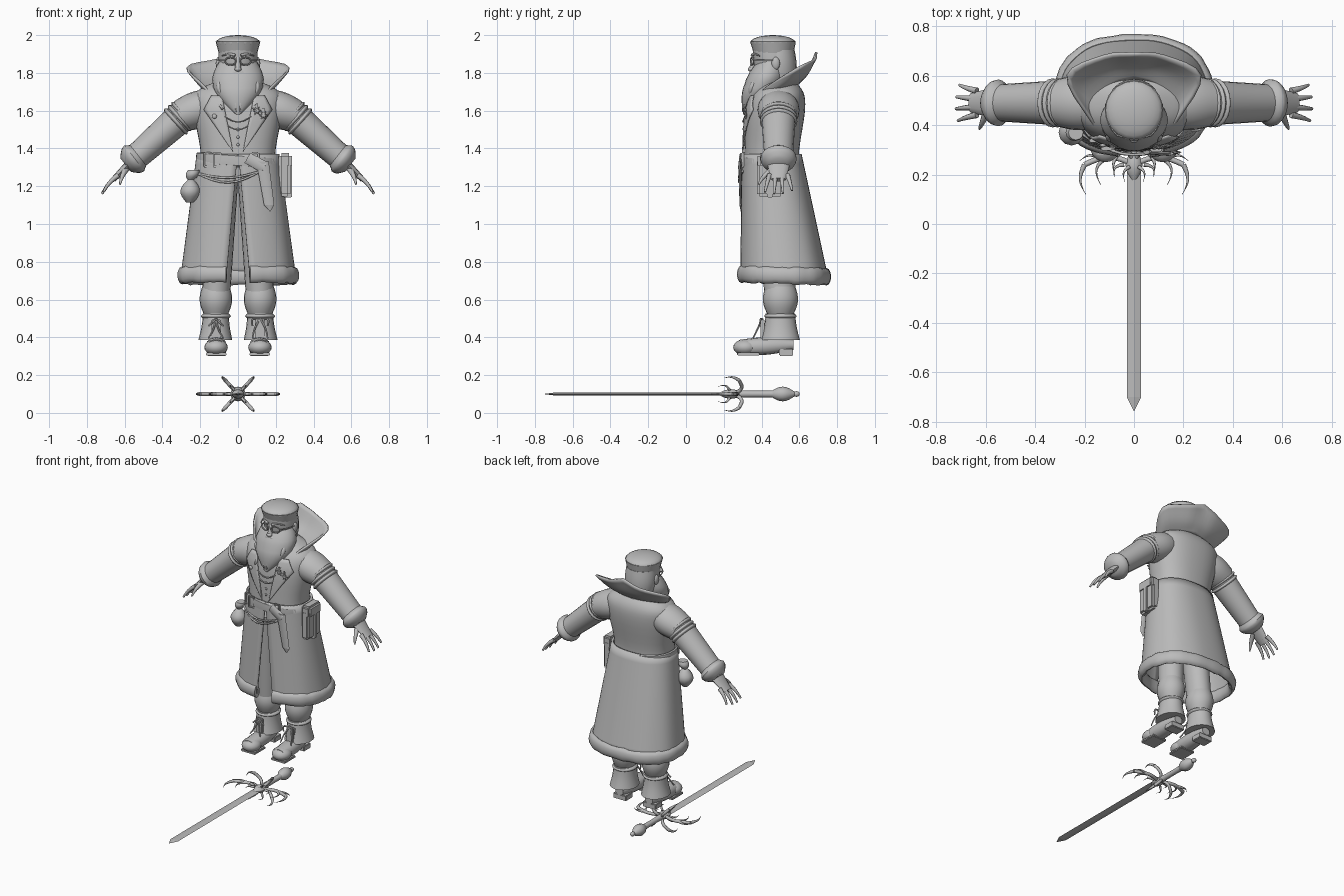
import bpy, bmesh, math, random
from mathutils import Vector

random.seed(4)
if "Cube" in bpy.data.objects:
    bpy.data.objects.remove(bpy.data.objects["Cube"])

GREY = (0.5, 0.5, 0.5, 1)
mat = bpy.data.materials.new("plain_grey")
mat.use_nodes = True
mat.diffuse_color = GREY
mat.node_tree.nodes["Principled BSDF"].inputs["Base Color"].default_value = GREY
X, Y, Z = Vector((1, 0, 0)), Vector((0, 1, 0)), Vector((0, 0, 1))
ROUND = 0.85


def finish(name, bm, angle=50):
    bmesh.ops.recalc_face_normals(bm, faces=bm.faces)
    mesh = bpy.data.meshes.new(name)
    bm.to_mesh(mesh)
    bm.free()
    mesh.materials.append(mat)
    obj = bpy.data.objects.new(name, mesh)
    bpy.context.collection.objects.link(obj)
    bpy.ops.object.select_all(action="DESELECT")
    obj.select_set(True)
    bpy.context.view_layer.objects.active = obj
    bpy.ops.object.shade_smooth_by_angle(angle=math.radians(angle))
    return obj


def spline(points, steps=4):
    """Catmull-Rom resampling of rows of numbers."""
    pts = [Vector(p) for p in points]
    pts = [2 * pts[0] - pts[1]] + pts + [2 * pts[-1] - pts[-2]]
    out = []
    for before, start, end, after in zip(pts, pts[1:], pts[2:], pts[3:]):
        for i in range(steps):
            t = i / steps
            slope, next_slope = (end - before) / 2, (after - start) / 2
            gap = end - start
            out.append(start + slope * t + (3 * gap - 2 * slope - next_slope) * t ** 2
                       + (slope + next_slope - 2 * gap) * t ** 3)
    return out + [pts[-2]]


def power(value, exponent):
    return math.copysign(abs(value) ** exponent, value)


def tube(name, path, radii, axis=None, ref=Y, sides=12, closed=False, p=1, jitter=0, angle=50):
    """Loft along a path; each radius is a pair, across and along ref."""
    bm, rings, count = bmesh.new(), [], len(path)
    for i, (here, (across, deep)) in enumerate(zip(path, radii)):
        after = path[(i + 1) % count] if closed else path[min(i + 1, count - 1)]
        before = path[i - 1] if closed else path[max(i - 1, 0)]
        along = axis or (after - before).normalized()
        side = along.cross(ref).normalized()
        up = side.cross(along)
        size = 1 + random.uniform(-jitter, jitter)
        ring = []
        for k in range(sides):
            turn = math.tau * k / sides
            ring.append(bm.verts.new(here + side * power(math.cos(turn), p) * across * size
                                     + up * power(math.sin(turn), p) * deep * size))
        rings.append(ring)
    for r, s in zip(rings, rings[1:] + rings[:1] if closed else rings[1:]):
        for k in range(sides):
            bm.faces.new((r[k], r[k - 1], s[k - 1], s[k]))
    if not closed:
        bm.faces.new(rings[0])
        bm.faces.new(rings[-1])
    return finish(name, bm, angle)


def limb(name, start, end, first, last, bulge=0, bend=(0, 0, 0), flat=1, steps=8, **options):
    """Tapered tube between two points, swelling and bending in the middle."""
    start, end, bend = Vector(start), Vector(end), Vector(bend)
    path, radii = [], []
    for i in range(steps + 1):
        t = i / steps
        arch = math.sin(math.pi * t)
        size = max(first + (last - first) * t + bulge * arch, 0.001)
        path.append(start.lerp(end, t) + bend * arch)
        radii.append((size, size * flat))
    return tube(name, path, radii, **options)


def sheet(name, rows, thick):
    """Grid of points given a thickness."""
    bm = bmesh.new()
    grid = [[bm.verts.new(point) for point in row] for row in rows]
    for r, s in zip(grid, grid[1:]):
        for k in range(len(r) - 1):
            bm.faces.new((r[k], r[k + 1], s[k + 1], s[k]))
    mod = finish(name, bm).modifiers.new("thickness", "SOLIDIFY")
    mod.thickness, mod.offset = thick, 0


def box(name, centre, size, bevel=0.004):
    bm = bmesh.new()
    bmesh.ops.create_cube(bm, size=1)
    for v in bm.verts:
        v.co = Vector([c + q * s for c, q, s in zip(centre, v.co, size)])
    bmesh.ops.bevel(bm, geom=bm.edges[:], offset=bevel, segments=2, affect="EDGES")
    finish(name, bm)


def ball(name, centre, radii):
    bm = bmesh.new()
    bmesh.ops.create_uvsphere(bm, u_segments=20, v_segments=12, radius=1)
    for v in bm.verts:
        v.co = Vector([c + q * s for c, q, s in zip(centre, v.co, radii)])
    finish(name, bm)


# Coat body: height, half width, front and back
BODY = spline([(1.3, .2, .31, .6), (1.4, .2, .31, .6), (1.6, .235, .32, .63), (1.7, .22, .36, .62), (1.77, .08, .43, .56)])
tube("coat_body", [Vector((0, (near + far) / 2, z)) for z, wide, near, far in BODY],
     [(wide, (far - near) / 2) for z, wide, near, far in BODY], axis=Z, sides=40, p=ROUND)


def front(x, z, out=0.0):
    """Point on the front of the coat body."""
    height, wide, near, far = min(BODY, key=lambda row: abs(row[0] - z))
    depth = max(0, 1 - min(1, abs(x) / wide) ** (2 / ROUND)) ** (ROUND / 2)
    return Vector((x, (near + far) / 2 - (far - near) / 2 * depth - out, z))


def skirt_row(t, count=56):
    """Outline of the coat skirt, open at the front, from waist to hem."""
    wide, near, far, gap = .212 + .087 * t, .303 - .01 * t, .605 + .14 * t, .002 + .06 * t
    start = math.asin((gap / wide) ** (1 / ROUND))
    row = []
    for k in range(count + 1):
        turn = start + (math.tau - 2 * start) * k / count
        grow = 1 + .005 * t * math.sin(9 * turn)
        row.append(Vector((wide * grow * power(math.sin(turn), ROUND),
                           (near + far) / 2 - (far - near) / 2 * grow * power(math.cos(turn), ROUND),
                           1.37 - .65 * t)))
    return row


sheet("coat_skirt", [skirt_row(i / 12) for i in range(13)], 0.014)
hem = [point + Z * (.023 - .03 * point.y) for point in skirt_row(1)]
tube("fur_hem", hem, [(.024, .044)] * len(hem), ref=Z, jitter=0.1)

# Belt, its hanging tail and the draped cords
waist = [Vector((point.x, point.y, 1.335 - .07 * point.x)) for point in skirt_row(0)]
tube("belt", waist, [(.01, .03)] * len(waist), ref=Z, sides=8, closed=True, p=.5)
for x in (-.16, -.11, .09):
    middle = front(x, 1.34, .02)
    for d in (-1, 1):
        box("buckle_upright", middle + X * d * .018, (.009, .016, .08))
        box("buckle_bar", middle + Z * d * .036, (.042, .016, .009))
limb("belt_loop", (.05, .29, 1.35), (.14, .285, 1.3), .03, .032, flat=.3, sides=8)
limb("belt_tail", (.13, .285, 1.33), (.165, .29, 1.1), .033, .027, flat=.25, axis=-Z, sides=8)
limb("belt_tip", (.165, .29, 1.1), (.17, .29, 1.065), .027, 0, flat=.25, axis=-Z, sides=8)
for drop in (.03, .055):
    limb("draped_cord", (-.22, .37, 1.27), (.12, .3, 1.28), .006, .006, bend=(0, -.05, -drop), ref=Z, sides=8)

# Coin pouch and side case
limb("pouch_bag", (-.255, .37, 1.115), (-.25, .37, 1.235), .02, .015, bulge=.035, axis=Z)
limb("pouch_frill", (-.25, .37, 1.235), (-.235, .37, 1.285), .018, .03, bulge=.01, axis=Z)
box("side_case", (.247, .445, 1.245), (.06, .14, .2), .014)
box("case_flap", (.25, .445, 1.335), (.07, .135, .08), .014)
box("case_strap", (.252, .445, 1.25), (.066, .03, .22))

# Lapels, chest cords, buttons and medals
for s in (-1, 1):
    rows = []
    for i in range(13):
        t = i / 12
        inner, wide = .025 + .06 * t, .11 * min(t / .75, 2.5 - 2 * t)
        rows.append([front(s * (inner + wide * k / 5), 1.38 + .3 * t, .009) for k in range(6)])
    sheet("lapel", rows, .008)
for z in (1.5, 1.54):
    limb("chest_cord", front(-.07, z + .03, .008), front(.07, z + .03, .008), .004, .004,
         bend=(0, -.01, -.03), ref=Z, sides=6)
for z in (1.42, 1.46, 1.5):
    ball("shirt_button", front(0, z, .004), (.008, .006, .008))
ball("lapel_badge", front(-.125, 1.57, .014), (.013, .008, .013))
for x, z in ((.1, 1.6), (.135, 1.575)):
    middle = front(x, z, .02)
    box("medal_ribbon", middle + Z * .02, (.014, .008, .04))
    for k in range(3):
        ray = Vector((math.cos(math.pi * k / 3), 0, math.sin(math.pi * k / 3))) * .025
        limb("medal_star", middle - ray, middle + ray, 0, 0, bulge=.008, sides=6)

# Tall flared collar, from back to front
TOP = [Vector(point) for point in
       ((0, .69, 1.91), (.12, .68, 1.87), (.27, .6, 1.83), (.18, .43, 1.73), (.08, .3, 1.61))]
LOW, MID = [], []
for k, top in enumerate(TOP):
    turn = .2 * math.pi * k
    LOW.append(Vector((.14 * math.sin(turn), .45 + .14 * math.cos(turn), 1.74 - .14 * (k / 4) ** 2)))
    MID.append(LOW[-1].lerp(top, .55) - Z * .008 * (4 - k))


def both_sides(half):
    points = spline(half)
    return [Vector((-q.x, q.y, q.z)) for q in reversed(points[1:])] + points


sheet("collar", [spline(column) for column in zip(both_sides(LOW), both_sides(MID), both_sides(TOP))], .012)

# Head, cap, hair and beard
limb("head", (0, .48, 1.72), (0, .46, 1.95), .08, .1, bulge=.012, flat=1.07, axis=Z, sides=20)
limb("cap_band", (0, .465, 1.895), (0, .46, 1.965), .1, .118, flat=1.03, axis=Z, sides=24)
ball("cap_crown", (0, .46, 1.96), (.117, .12, .04))
limb("back_hair", (0, .5, 1.74), (0, .485, 1.92), .085, .1, bulge=.012, flat=.9, axis=Z, sides=20)
limb("beard", (0, .45, 1.86), (0, .31, 1.58), .1, .01, bulge=.075, bend=(0, .02, 0), flat=.75,
     axis=Z, sides=24, jitter=.02, steps=12)
for k in range(8):
    x = .024 * (k - 3.5)
    tip = Vector((x * .85, .29 + abs(x) * .6, 1.58 + abs(x)))
    limb("beard_lock", (x * 1.1, .36 + abs(x) * .2, 1.77), tip, .01, 0, bulge=.01, bend=(x * .2, -.012, 0), sides=8)

# Face
limb("nose", (0, .365, 1.885), (0, .347, 1.815), .01, .017, axis=Z)
ball("nose_tip", (0, .345, 1.82), (.018, .018, .014))
for s in (-1, 1):
    limb("moustache", (0, .348, 1.805), (s * .085, .385, 1.755), .01, 0, bulge=.008, bend=(0, -.01, .01), ref=Z)
    limb("eyebrow", (s * .015, .35, 1.893), (s * .085, .39, 1.89), .008, .003, bend=(0, -.006, .008), ref=Z)
    rim = []
    for k in range(16):
        turn = math.tau * k / 16
        rim.append(Vector((s * (.04 + .029 * math.cos(turn)), .35 + .008 * math.cos(turn), 1.862 + .02 * math.sin(turn))))
    tube("spectacle_rim", rim, [(.004, .004)] * len(rim), sides=6, closed=True)
    limb("spectacle_arm", (s * .067, .357, 1.868), (s * .108, .48, 1.868), .004, .004, bend=(s * .015, -.01, 0),
         ref=Z, sides=6)
    ball("ear", (s * .104, .475, 1.85), (.014, .022, .034))

for s in (-1, 1):
    def at(x, y, z):
        return Vector((s * x, y, z))

    # Sleeves, cuffs and hands
    limb("upper_sleeve", at(.12, .49, 1.64), at(.31, .49, 1.57), .08, .084, bulge=.016, flat=1.13, sides=20)
    limb("lower_sleeve", at(.28, .49, 1.585), at(.55, .49, 1.345), .084, .068, flat=1.1, sides=20)
    down = at(.27, 0, -.24).normalized()
    for k in range(3):
        middle = at(.29, .49, 1.578) + down * .026 * k
        limb("sleeve_band", middle - down * .011, middle + down * .011, .081, .08, bulge=.01, flat=1.1, sides=20)
    limb("fur_cuff", at(.52, .49, 1.37), at(.595, .49, 1.312), .058, .045, bulge=.034, flat=1.1, sides=20, jitter=.03)
    limb("palm", at(.57, .49, 1.325), at(.66, .49, 1.235), .022, .014, flat=2.8)
    for k, reach in enumerate((.9, 1, .97, .82)):
        y = .442 + .032 * k
        tip = at(.64 + .08 * reach, y + .016 * (k - 1.5), 1.255 - .095 * reach)
        limb("finger", at(.635, y, 1.258), tip, .014, .006, bend=at(.007, 0, .004), sides=8)
    limb("thumb", at(.59, .465, 1.295), at(.625, .385, 1.21), .018, .005, bend=at(.005, -.012, 0), sides=8)

    # Legs and boots
    limb("trouser_leg", at(.085, .46, 1.22), at(.117, .5, .6), .085, .074, flat=1.12, axis=Z, sides=20)
    limb("breeches_cuff", at(.117, .5, .67), at(.117, .5, .515), .072, .06, bulge=.02, flat=1.08, axis=Z, sides=20)
    limb("boot_shaft", at(.117, .5, .525), at(.12, .5, .385), .068, .09, bulge=-.004, flat=1.15, axis=Z, sides=20)
    limb("boot_cord", at(.117, .5, .5), at(.117, .5, .525), .068, .068, bulge=.011, flat=1.08, axis=Z, sides=20)
    limb("boot_foot", at(.113, .57, .36), at(.116, .28, .348), .03, .045, bulge=.017, flat=.85, axis=-Y, ref=Z, p=ROUND)
    ball("boot_toe", at(.116, .315, .347), (.062, .065, .043))
    box("boot_heel", at(.113, .53, .32), (.1, .075, .036))
    box("boot_sole", at(.115, .33, .311), (.11, .12, .016))
    box("boot_tongue", at(.116, .405, .44), (.05, .02, .11))
    for d in (-.04, .04):
        limb("boot_lace", at(.117, .405, .5), at(.117 + d, .355, .395), .006, .004, bend=(d / 5, 0, 0), sides=6)
        limb("lace_bow", at(.117, .4, .49), at(.117 + d, .39, .46), .006, .005, bend=(d / 2, 0, .02), sides=6)

# Sword lying in front
limb("blade", (0, .24, .1), (0, -.7, .1), .029, .029, flat=.25, steps=1, ref=Z, sides=4, angle=10)
limb("blade_tip", (0, -.7, .1), (0, -.756, .1), .029, 0, flat=.25, steps=1, ref=Z, sides=4, angle=10)
limb("grip", (0, .24, .1), (0, .47, .1), .022, .019, bulge=-.003, ref=Z)
limb("pommel", (0, .45, .1), (0, .575, .1), .014, .012, bulge=.026, ref=Z)
ball("pommel_end", (0, .585, .1), (.015, .017, .015))
limb("guard_gem", (0, .165, .1), (0, .31, .1), 0, 0, bulge=.034, flat=.75, ref=Z, sides=8)

# Antler guard branches: start and end as distance from the axis and y, then bow and thickness
LONG = [(0, .24, .2, .24, .03, .011), (.2, .24, .195, .12, .02, .011), (.11, .27, .135, .16, .03, .01),
        (.14, .27, .22, .255, .015, .009), (.04, .24, .08, .19, .02, .009)]
SHORT = [(0, .25, .1, .28, .03, .01), (.1, .28, .115, .2, .015, .01), (.03, .23, .055, .17, .02, .008)]
for angle, branches in ((0, LONG), (180, LONG), (47, SHORT), (133, SHORT), (227, SHORT), (313, SHORT)):
    out = X * math.cos(math.radians(angle)) + Z * math.sin(math.radians(angle))
    for k, (inner, y, outer, end_y, bow, thick) in enumerate(branches):
        bend = (Y * (outer - inner) - out * (end_y - y)).normalized() * bow
        limb("guard_antler", out * inner + Y * y + Z * .1, out * outer + Y * end_y + Z * .1,
             thick, 0 if k else thick, bend=bend, ref=out.cross(Y), sides=8)
